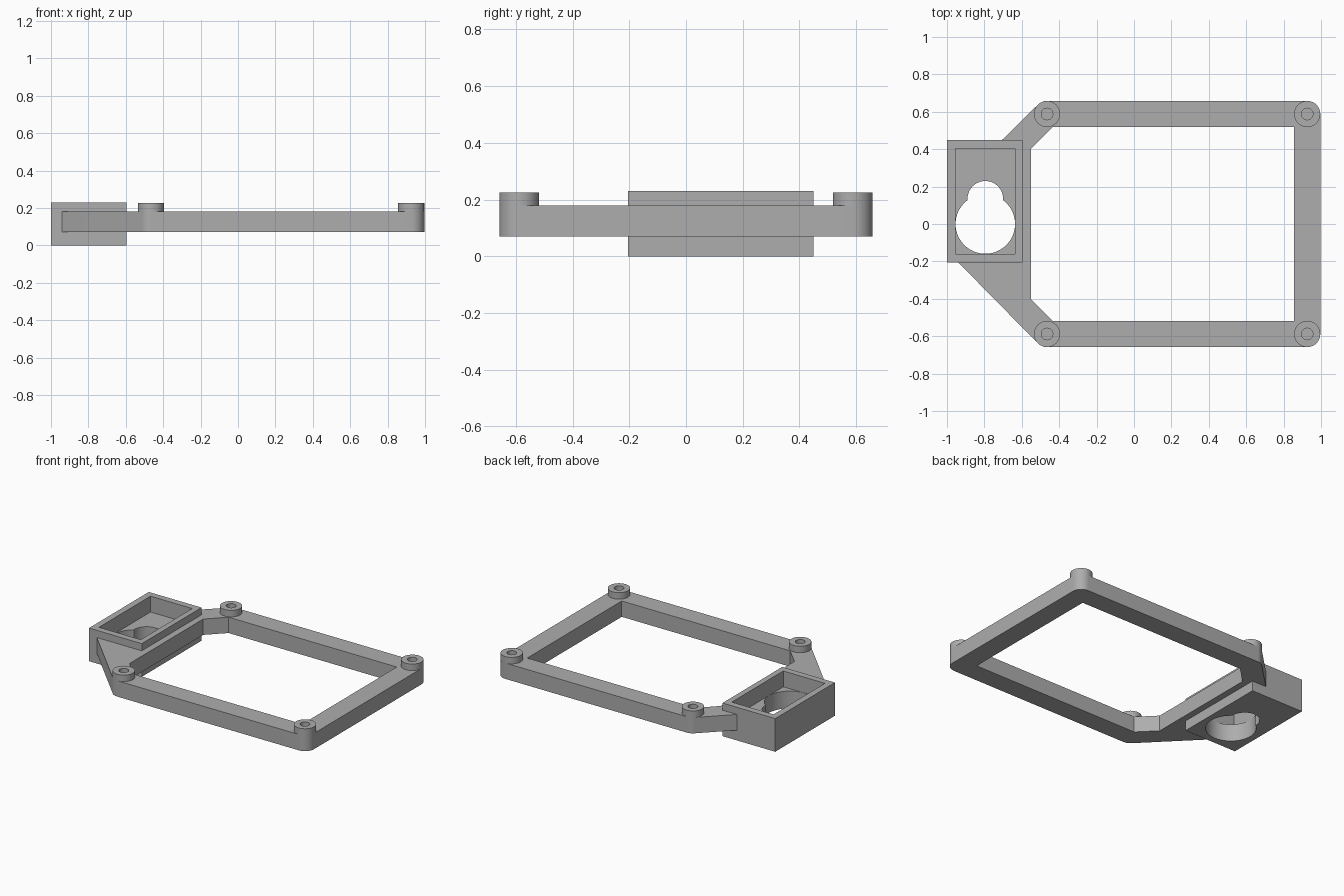
import bpy, bmesh
from math import radians, cos, sin
from mathutils import Vector

if "Cube" in bpy.data.objects:
    bpy.data.objects.remove(bpy.data.objects["Cube"], do_unlink=True)

grey = bpy.data.materials.new("plain_grey")
grey.use_nodes = True
colour = (0.42, 0.42, 0.42, 1)
grey.diffuse_color = colour
grey.node_tree.nodes["Principled BSDF"].inputs["Base Color"].default_value = colour


def arc(x, y, r, start, end, steps=16):
    """Points along an arc, angles in degrees."""
    angles = [radians(start + (end - start) * i / steps) for i in range(steps + 1)]
    return [(x + r * cos(a), y + r * sin(a)) for a in angles]


def circle(x, y, r, steps=48):
    return arc(x, y, r, 0, 360, steps)[:-1]


def rectangle(x0, x1, y0, y1):
    return [(x0, y0), (x1, y0), (x1, y1), (x0, y1)]


def prism(name, z0, z1, *loops):
    """Extrude an outline, with any further loops as holes, from z0 to z1."""
    bm = bmesh.new()
    for loop in loops:
        verts = [bm.verts.new((x, y, z0)) for x, y in loop]
        for a, b in zip(verts, verts[1:] + verts[:1]):
            bm.edges.new((a, b))
    bmesh.ops.triangle_fill(bm, edges=bm.edges[:], use_beauty=True, normal=Vector((0, 0, 1)))
    top = bmesh.ops.extrude_face_region(bm, geom=bm.faces[:], use_keep_orig=True)["geom"]
    bmesh.ops.translate(bm, vec=(0, 0, z1 - z0),
                        verts=[v for v in top if isinstance(v, bmesh.types.BMVert)])
    bmesh.ops.recalc_face_normals(bm, faces=bm.faces[:])
    mesh = bpy.data.meshes.new(name)
    bm.to_mesh(mesh)
    bm.free()
    mesh.materials.append(grey)
    obj = bpy.data.objects.new(name, mesh)
    bpy.context.collection.objects.link(obj)
    return obj


def activate(obj):
    bpy.ops.object.select_all(action='DESELECT')
    obj.select_set(True)
    bpy.context.view_layer.objects.active = obj


def smooth(obj):
    activate(obj)
    bpy.ops.object.shade_smooth_by_angle(angle=radians(30))


def cut(obj, cutter):
    activate(obj)
    mod = obj.modifiers.new("cut", 'BOOLEAN')
    mod.operation, mod.solver, mod.object = 'DIFFERENCE', 'EXACT', cutter
    bpy.ops.object.modifier_apply(modifier=mod.name)
    bpy.data.objects.remove(cutter, do_unlink=True)


# Mounting frame: rounded corners, slanted arms running into the holder
left, right, side, r = -0.465, 0.926, 0.588, 0.07
outer = (arc(left, -side, r, 225, 270, 8) + arc(right, -side, r, 270, 360)
         + arc(right, side, r, 0, 90) + arc(left, side, r, 90, 135, 8)
         + [(-0.71, 0.445), (-0.61, 0.43), (-0.61, -0.19), (-0.945, -0.2)])
inner = [(0.856, -0.518), (0.856, 0.518), (-0.436, 0.518), (-0.55, 0.404),
         (-0.55, -0.404), (-0.436, -0.518)]
smooth(prism("mounting_frame", 0.07, 0.18, outer, inner))

# Screw bosses on the four corners
for x, end in ((left, "right"), (right, "left")):
    for y, face in ((-side, "front"), (side, "back")):
        smooth(prism(f"screw_boss_{face}_{end}", 0.18, 0.225,
                     circle(x, y, r), circle(x, y, 0.031, 32)))

# Open-topped holder with a keyhole through its floor
holder = prism("holder_box", 0, 0.23, rectangle(-1, -0.595, -0.205, 0.45))
cut(holder, prism("pocket_cutter", 0.12, 0.3, rectangle(-0.955, -0.635, -0.16, 0.405)))
keyhole = (arc(-0.795, 0, 0.159, 126.3, 413.7, 48)
           + arc(-0.795, 0.135, 0.095, 0, 180, 24))
cut(holder, prism("keyhole_cutter", -0.1, 0.2, keyhole))
smooth(holder)
